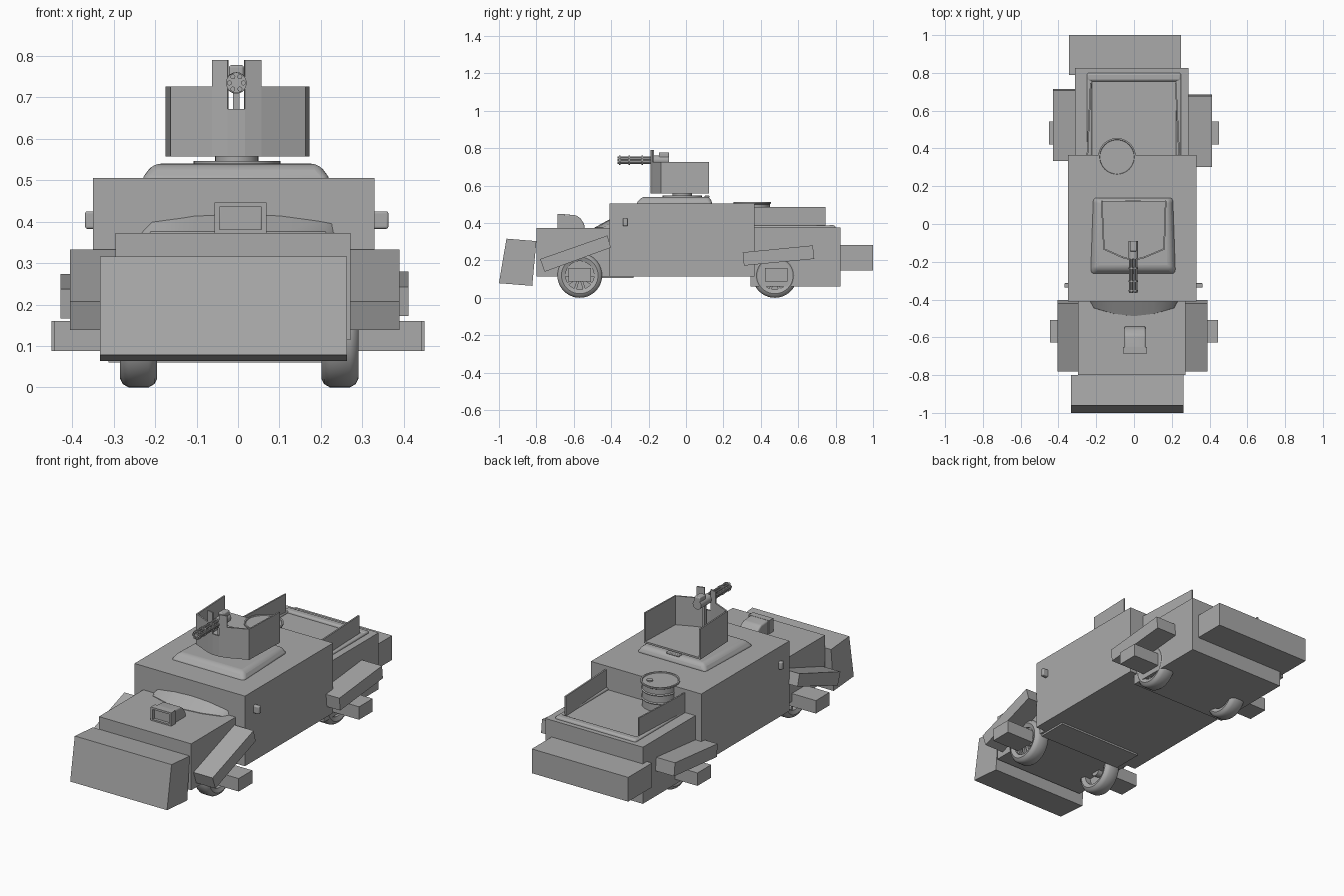
import bpy, bmesh, math
from mathutils import Vector, Matrix

if "Cube" in bpy.data.objects:
    bpy.data.objects.remove(bpy.data.objects["Cube"], do_unlink=True)

grey = bpy.data.materials.new("plain grey")
grey.use_nodes = True
grey.diffuse_color = (0.4, 0.4, 0.4, 1)
grey.node_tree.nodes["Principled BSDF"].inputs["Base Color"].default_value = (0.4, 0.4, 0.4, 1)


def finish(name, bm, bevel=0, smooth=False, segments=3):
    bmesh.ops.recalc_face_normals(bm, faces=bm.faces)
    mesh = bpy.data.meshes.new(name)
    bm.to_mesh(mesh)
    bm.free()
    ob = bpy.data.objects.new(name, mesh)
    bpy.context.collection.objects.link(ob)
    mesh.materials.append(grey)
    if bevel:
        mod = ob.modifiers.new("rounding", "BEVEL")
        mod.width, mod.segments = bevel, segments
    if smooth:
        bpy.ops.object.select_all(action="DESELECT")
        ob.select_set(True)
        bpy.context.view_layer.objects.active = ob
        bpy.ops.object.shade_smooth_by_angle(angle=math.radians(35))
    return ob


def extrude(name, points, offset, **kw):
    """Closed solid from a flat outline pushed along an offset."""
    bm = bmesh.new()
    face = bm.faces.new([bm.verts.new(p) for p in points])
    made = bmesh.ops.extrude_face_region(bm, geom=[face])["geom"]
    bmesh.ops.translate(bm, vec=offset, verts=[v for v in made if isinstance(v, bmesh.types.BMVert)])
    return finish(name, bm, **kw)


def prism(name, yz, x0, x1, **kw):
    return extrude(name, [(x0, y, z) for y, z in yz], Vector((x1 - x0, 0, 0)), **kw)


def box(name, x0, x1, y0, y1, z0, z1, **kw):
    return prism(name, [(y0, z0), (y1, z0), (y1, z1), (y0, z1)], x0, x1, **kw)


def plate(name, p, q, z0, z1, thick=0.008, **kw):
    """Upright sheet between two plan points."""
    p, q = Vector(p), Vector(q)
    side = (q - p).normalized().orthogonal() * thick
    outline = [(*p, z0), (*q, z0), (*q, z1), (*p, z1)]
    return extrude(name, outline, Vector((*side, 0)), **kw)


def lathe(name, profile, centre, axis="Z", steps=32):
    """Turn (radius, height) pairs round an axis."""
    bm = bmesh.new()
    verts = [bm.verts.new((r, 0, h)) for r, h in profile]
    edges = [bm.edges.new(pair) for pair in zip(verts, verts[1:])]
    bmesh.ops.spin(bm, geom=verts + edges, cent=(0, 0, 0), axis=(0, 0, 1),
                   angle=math.tau, steps=steps)
    bmesh.ops.remove_doubles(bm, verts=bm.verts, dist=1e-5)
    turn = {"Z": Matrix(), "X": Matrix.Rotation(math.pi / 2, 4, "Y"),
            "Y": Matrix.Rotation(math.pi / 2, 4, "X")}[axis]
    bm.transform(Matrix.Translation(centre) @ turn)
    return finish(name, bm, smooth=True)


def disc(name, radius, h0, h1, centre, axis="Z", steps=32):
    return lathe(name, [(0, h0), (radius, h0), (radius, h1), (0, h1)], centre, axis, steps)


# Armour hull
box("cabin_armour", -0.35, 0.33, -0.41, 0.365, 0.115, 0.505)
box("hood_armour", -0.296, 0.272, -0.8, -0.4, 0.115, 0.373)
box("rear_armour", -0.313, 0.288, 0.345, 0.826, 0.06, 0.375)
box("rear_bumper", -0.344, 0.249, 0.79, 1.0, 0.147, 0.282)
prism("front_ram", [(-0.96, 0.316), (-0.8, 0.303), (-0.822, 0.064), (-1.0, 0.078)], -0.333, 0.263)
box("underbody", -0.26, 0.26, -0.45, -0.28, 0.105, 0.12)

# Slanted side guards
front_guard = [(-0.42, 0.333), (-0.402, 0.268), (-0.756, 0.139), (-0.78, 0.207)]
prism("front_guard_right", front_guard, -0.405, -0.25)
prism("front_guard_left", front_guard, 0.25, 0.39)
rear_guard = [(0.303, 0.243), (0.678, 0.28), (0.686, 0.208), (0.31, 0.172)]
prism("rear_guard_right", [(y + 0.03, z - 0.006) for y, z in rear_guard], -0.428, -0.27)
prism("rear_guard_left", rear_guard, 0.27, 0.412)

# Wheels with spokes and outboard hub blocks
tyre = [(0.076, -0.036), (0.098, -0.045), (0.112, -0.038), (0.12, -0.024), (0.12, 0.024),
        (0.112, 0.038), (0.098, 0.045), (0.076, 0.036), (0.076, -0.036)]
for end, y in (("front", -0.568), ("rear", 0.475)):
    for side, s in (("left", 1), ("right", -1)):
        tag = f"{end}_{side}"
        x = 0.246 if s > 0 else -0.24
        lathe("tyre_" + tag, tyre, (x, y, 0.12), "X", 40)
        disc("wheel_hub_" + tag, 0.028, -0.03, 0.03, (x, y, 0.12), "X", 20)
        disc("wheel_back_" + tag, 0.078, -0.012, 0.002, (x, y, 0.12), "X", 32)
        for k in range(10):
            a = math.tau * k / 10
            along = Vector((0, math.cos(a), math.sin(a)))
            across = Vector((0, -math.sin(a), math.cos(a))) * 0.007
            start = Vector((x, y, 0.12)) + along * 0.02
            stop = start + along * 0.06
            extrude(f"spoke_{tag}", [start - across, stop - across, stop + across, start + across],
                    Vector((s * 0.028, 0, 0)))
        yb = y if end == "front" else 0.482
        reach = 0.444 if end == "front" else 0.45
        box("hub_block_" + tag, min(s * 0.25, s * reach), max(s * 0.25, s * reach),
            yb - 0.06, yb + 0.06, 0.088, 0.16)

# Cowl and scoop on the hood
cowl = [(-0.24, -0.4), (-0.215, -0.445), (-0.11, -0.475), (0, -0.488),
        (0.11, -0.475), (0.215, -0.445), (0.24, -0.4)]
bm = bmesh.new()
low = [bm.verts.new((x, y, 0.368)) for x, y in cowl]
mid = [bm.verts.new((x * 0.98, y, 0.376)) for x, y in cowl]
back = [bm.verts.new((x * 0.96, -0.4, 0.424 - 0.4 * x * x)) for x, y in cowl]
for i in range(len(cowl) - 1):
    bm.faces.new((low[i], low[i + 1], mid[i + 1], mid[i]))
    bm.faces.new((mid[i], mid[i + 1], back[i + 1], back[i]))
finish("hood_cowl", bm, smooth=True)

prism("scoop_body", [(-0.67, 0.365), (-0.54, 0.365), (-0.545, 0.395), (-0.565, 0.425),
                     (-0.59, 0.442), (-0.67, 0.447)], -0.05, 0.061, bevel=0.008, smooth=True)
for nm, x0, x1, z0, z1 in (("side", -0.057, -0.045, 0.37, 0.447), ("side", 0.057, 0.069, 0.37, 0.447),
                           ("top", -0.057, 0.069, 0.436, 0.447), ("sill", -0.057, 0.069, 0.37, 0.381)):
    box("scoop_lip_" + nm, x0, x1, -0.686, -0.65, z0, z1)

# Side lamps
for side, x0, x1 in (("left", 0.32, 0.363), ("right", -0.369, -0.34)):
    box("side_lamp_" + side, x0, x1, -0.337, -0.313, 0.383, 0.425, bevel=0.005, smooth=True)

# Cargo bed: rounded rim and standing side boards
box("bed_rim_rear", -0.25, 0.25, 0.755, 0.8, 0.36, 0.388, bevel=0.012, smooth=True)
for side, s in (("left", 1), ("right", -1)):
    a, b = sorted((s * 0.222, s * 0.25))
    box("bed_rim_" + side, a, b, 0.36, 0.79, 0.36, 0.386, bevel=0.008, smooth=True)
    plate("bed_board_" + side, (s * 0.243, 0.36), (s * 0.225, 0.745), 0.37, 0.485)

# Barrel with rolled rims
barrel = [(0, 0.37), (0.093, 0.37), (0.093, 0.415), (0.098, 0.42), (0.093, 0.425), (0.093, 0.462),
          (0.098, 0.467), (0.093, 0.472), (0.093, 0.5), (0.1, 0.504), (0.1, 0.512),
          (0.092, 0.512), (0.09, 0.507), (0, 0.507)]
lathe("barrel", barrel, (-0.09, 0.355, 0), steps=40)
disc("barrel_cap", 0.016, 0.505, 0.513, (-0.047, 0.385, 0), steps=16)

# Rounded roof
bm = bmesh.new()
base = [(-0.238, -0.272), (0.228, -0.272), (0.212, 0.145), (-0.222, 0.145)]
crown = [(-0.205, -0.235), (0.195, -0.235), (0.185, 0.125), (-0.195, 0.125)]
lower = [bm.verts.new((x, y, 0.498)) for x, y in base]
upper = [bm.verts.new((x, y, 0.54)) for x, y in crown]
bm.faces.new(lower)
bm.faces.new(upper)
for i in range(4):
    j = (i + 1) % 4
    bm.faces.new((lower[i], lower[j], upper[j], upper[i]))
finish("roof", bm, bevel=0.018, smooth=True, segments=4)
box("roof_lamp", -0.045, 0.035, 0.1, 0.125, 0.535, 0.547, bevel=0.004)

# Turret: turntable, floor, folded shield with a gun slot
disc("turntable", 0.105, 0.53, 0.547, (-0.003, -0.02, 0))
disc("pedestal", 0.052, 0.54, 0.565, (-0.003, -0.02, 0))
plan = [(-0.175, 0.123), (-0.163, -0.135), (-0.063, -0.18), (-0.025, -0.19),
        (0.017, -0.19), (0.057, -0.18), (0.163, -0.135), (0.172, 0.123)]
extrude("turret_floor", [(x, y, 0.557) for x, y in plan], Vector((0, 0, 0.01)))
tops = [0.727, 0.727, 0.79, 0.672, 0.79, 0.727, 0.727]
for p, q, top in zip(plan, plan[1:], tops):
    plate("shield_panel", p, q, 0.557, top)

# Rotary gun on its post
gx, gz = -0.004, 0.735
box("gun_post", gx - 0.008, gx + 0.008, -0.165, -0.145, 0.56, 0.715)
disc("gun_housing", 0.026, 0.09, 0.185, (gx, 0, gz), "Y", 20)
box("gun_feed", gx - 0.018, gx + 0.018, -0.145, -0.09, 0.735, 0.778, bevel=0.006)
for h in (0.23, 0.3, 0.35):
    disc("barrel_clamp", 0.025, h, h + 0.008, (gx, 0, gz), "Y", 18)
for k in range(6):
    a = math.tau * k / 6
    disc("gun_barrel", 0.006, 0.17, 0.366,
         (gx + 0.017 * math.cos(a), 0, gz + 0.017 * math.sin(a)), "Y", 10)
